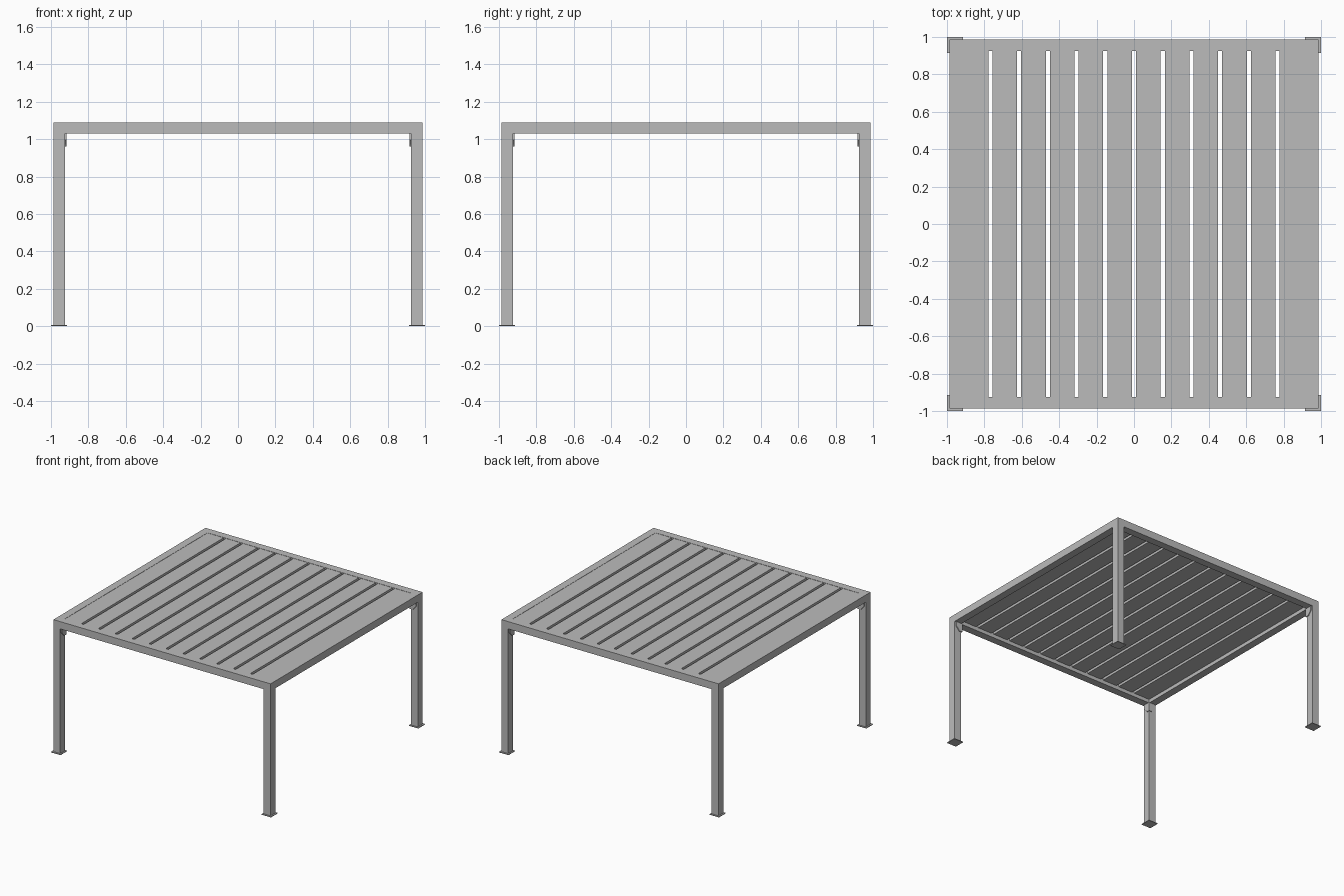
import bpy
import bmesh
from mathutils import Vector

cube = bpy.data.objects.get("Cube")
if cube:
    bpy.data.objects.remove(cube, do_unlink=True)

GREY = (0.5, 0.5, 0.5, 1)
metal = bpy.data.materials.new("grey metal")
metal.use_nodes = True
metal.diffuse_color = GREY
metal.node_tree.nodes["Principled BSDF"].inputs["Base Color"].default_value = GREY

OUTER = 0.987          # half width of the frame
TUBE = 0.062           # square tube size
INNER = OUTER - TUBE
TOP, UNDER = 1.09, 1.03


def finish(name, bm):
    bmesh.ops.recalc_face_normals(bm, faces=bm.faces)
    mesh = bpy.data.meshes.new(name)
    bm.to_mesh(mesh)
    bm.free()
    mesh.materials.append(metal)
    obj = bpy.data.objects.new(name, mesh)
    bpy.context.collection.objects.link(obj)
    return obj


def prism(name, outline, offset):
    """Extrude a flat outline along an offset vector."""
    bm = bmesh.new()
    face = bm.faces.new([bm.verts.new(p) for p in outline])
    new = bmesh.ops.extrude_face_region(bm, geom=[face])["geom"]
    verts = [v for v in new if isinstance(v, bmesh.types.BMVert)]
    bmesh.ops.translate(bm, verts=verts, vec=Vector(offset))
    return finish(name, bm)


def box(name, low, high):
    x0, y0, z0 = low
    x1, y1, z1 = high
    outline = [(x0, y0, z0), (x1, y0, z0), (x1, y1, z0), (x0, y1, z0)]
    return prism(name, outline, (0, 0, z1 - z0))


# Top frame: one square ring, so the corners have no seams
bm = bmesh.new()
loops = []
for half, z in ((OUTER, UNDER), (OUTER, TOP), (INNER, TOP), (INNER, UNDER)):
    loops.append([bm.verts.new((sx * half, sy * half, z))
                  for sx, sy in ((-1, -1), (1, -1), (1, 1), (-1, 1))])
for i in range(4):
    a, b = loops[i], loops[(i + 1) % 4]
    for j in range(4):
        k = (j + 1) % 4
        bm.faces.new((a[j], a[k], b[k], b[j]))
finish("top_frame", bm)

# Slats, the outer two reaching the frame
COUNT, PITCH, GAP = 12, 0.1535, 0.022
for i in range(COUNT):
    middle = (i - (COUNT - 1) / 2) * PITCH
    left = -INNER if i == 0 else middle - (PITCH - GAP) / 2
    right = INNER if i == COUNT - 1 else middle + (PITCH - GAP) / 2
    box(f"slat_{i + 1}", (left, -INNER, TOP - 0.03), (right, INNER, TOP - 0.002))

# Legs, foot plates and the small brackets at the inner corners
DEPTH, THICK = 0.07, 0.007
for sx, side in ((-1, "right"), (1, "left")):
    for sy, end in ((-1, "front"), (1, "back")):
        tag = f"{end}_{side}"
        box(f"{tag}_leg", (sx * INNER, sy * INNER, 0.006),
            (sx * OUTER, sy * OUTER, UNDER))
        centre = (INNER + OUTER) / 2
        near, far = centre - 0.042, centre + 0.043
        box(f"{tag}_foot_plate", (sx * near, sy * near, 0),
            (sx * far, sy * far, 0.006))
        # Tapered plates: deep at the leg's inner edge, shallow outwards
        shape = [(INNER - THICK, UNDER), (OUTER - 0.012, UNDER),
                 (OUTER - 0.012, UNDER - DEPTH / 2),
                 (INNER + 0.02, UNDER - DEPTH), (INNER - THICK, UNDER - DEPTH)]
        prism(f"{tag}_bracket_x", [(sx * INNER, sy * d, z) for d, z in shape],
              (-sx * THICK, 0, 0))
        prism(f"{tag}_bracket_y", [(sx * d, sy * INNER, z) for d, z in shape],
              (0, -sy * THICK, 0))
